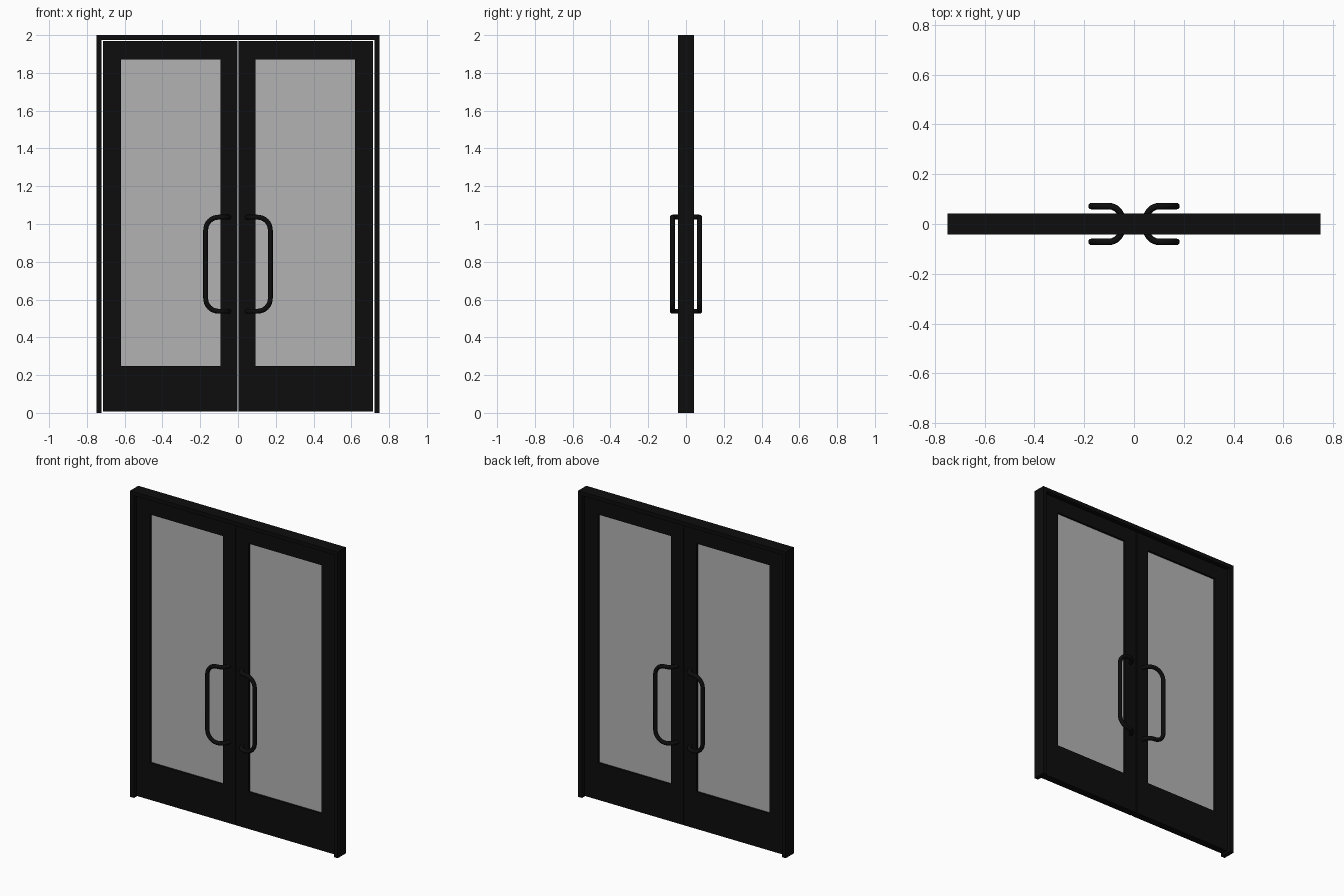
import bpy, bmesh
from math import sin, cos, pi

if "Cube" in bpy.data.objects:
    bpy.data.objects.remove(bpy.data.objects["Cube"])


def material(name, v):
    m = bpy.data.materials.new(name)
    m.diffuse_color = (v, v, v, 1)
    m.use_nodes = True
    m.node_tree.nodes["Principled BSDF"].inputs["Base Color"].default_value = m.diffuse_color
    return m


BLACK = material("black_metal", 0.004)
GLASS = material("grey_glass", 0.45)


def finish(name, data, mat):
    data.materials.append(mat)
    ob = bpy.data.objects.new(name, data)
    bpy.context.collection.objects.link(ob)
    return ob


def prism(name, quads, depth, mat):
    """Extrude a sheet of xz quads symmetrically in y."""
    bm = bmesh.new()
    for q in quads:
        bm.faces.new([bm.verts.new((x, -depth / 2, z)) for x, z in q])
    bmesh.ops.remove_doubles(bm, verts=bm.verts, dist=1e-5)
    ext = bmesh.ops.extrude_face_region(bm, geom=bm.faces[:], use_keep_orig=True)
    moved = [g for g in ext["geom"] if isinstance(g, bmesh.types.BMVert)]
    bmesh.ops.translate(bm, verts=moved, vec=(0, depth, 0))
    bmesh.ops.recalc_face_normals(bm, faces=bm.faces)
    me = bpy.data.meshes.new(name)
    bm.to_mesh(me)
    bm.free()
    return finish(name, me, mat)


def rect(x0, x1, z0, z1):
    return [(x0, z0), (x1, z0), (x1, z1), (x0, z1)]


def bridge(a, b):
    """Quads joining two matching loops of points."""
    return [(a[i], a[i + 1], b[i + 1], b[i]) for i in range(len(a) - 1)]


# Outer frame: two jambs and a header, mitred
outer = [(-0.75, 0), (-0.75, 2), (0.75, 2), (0.75, 0)]
inner = [(-0.722, 0), (-0.722, 1.975), (0.722, 1.975), (0.722, 0)]
prism("outer_frame", bridge(outer, inner), 0.084, BLACK)


def handle_path(sx, sy):
    """Half-loop pull: curves off the stile, turns down, and returns."""
    n, zt, zb, y0, y1 = 8, 1.036, 0.538, 0.015, 0.072
    top = []
    for i in range(n + 1):      # out from the door
        a = i / n * pi / 2
        top.append((0.102 - 0.054 * cos(a), y0 + (y1 - y0) * sin(a), zt))
    r = 0.068
    for i in range(n + 1):      # round corner into the grip
        a = i / n * pi / 2
        top.append((0.171 - r + r * sin(a), y1, zt - r + r * cos(a)))
    pts = top + [(x, y, zt + zb - z) for x, y, z in reversed(top)]
    return [(sx * x, sy * y, z) for x, y, z in pts]


for side, s in (("left", -1), ("right", 1)):
    # Door leaf: stiles and rails around the opening
    a = rect(s * 0.003, s * 0.716, 0.008, 1.968)
    b = rect(s * 0.092, s * 0.619, 0.249, 1.872)
    prism(side + "_door_leaf", bridge(a + a[:1], b + b[:1]), 0.046, BLACK)
    # Glass pane
    prism(side + "_glass_pane", [rect(s * 0.092, s * 0.619, 0.249, 1.872)], 0.02, GLASS)
    # Pull handles on both faces
    for face, f in (("front", -1), ("back", 1)):
        cu = bpy.data.curves.new(f"{side}_{face}_handle", "CURVE")
        cu.dimensions = "3D"
        cu.bevel_depth = 0.013
        cu.bevel_resolution = 4
        cu.use_fill_caps = True
        sp = cu.splines.new("POLY")
        pts = handle_path(s, f)
        sp.points.add(len(pts) - 1)
        for p, co in zip(sp.points, pts):
            p.co = (*co, 1)
        sp.use_smooth = True
        finish(f"{side}_{face}_handle", cu, BLACK)
